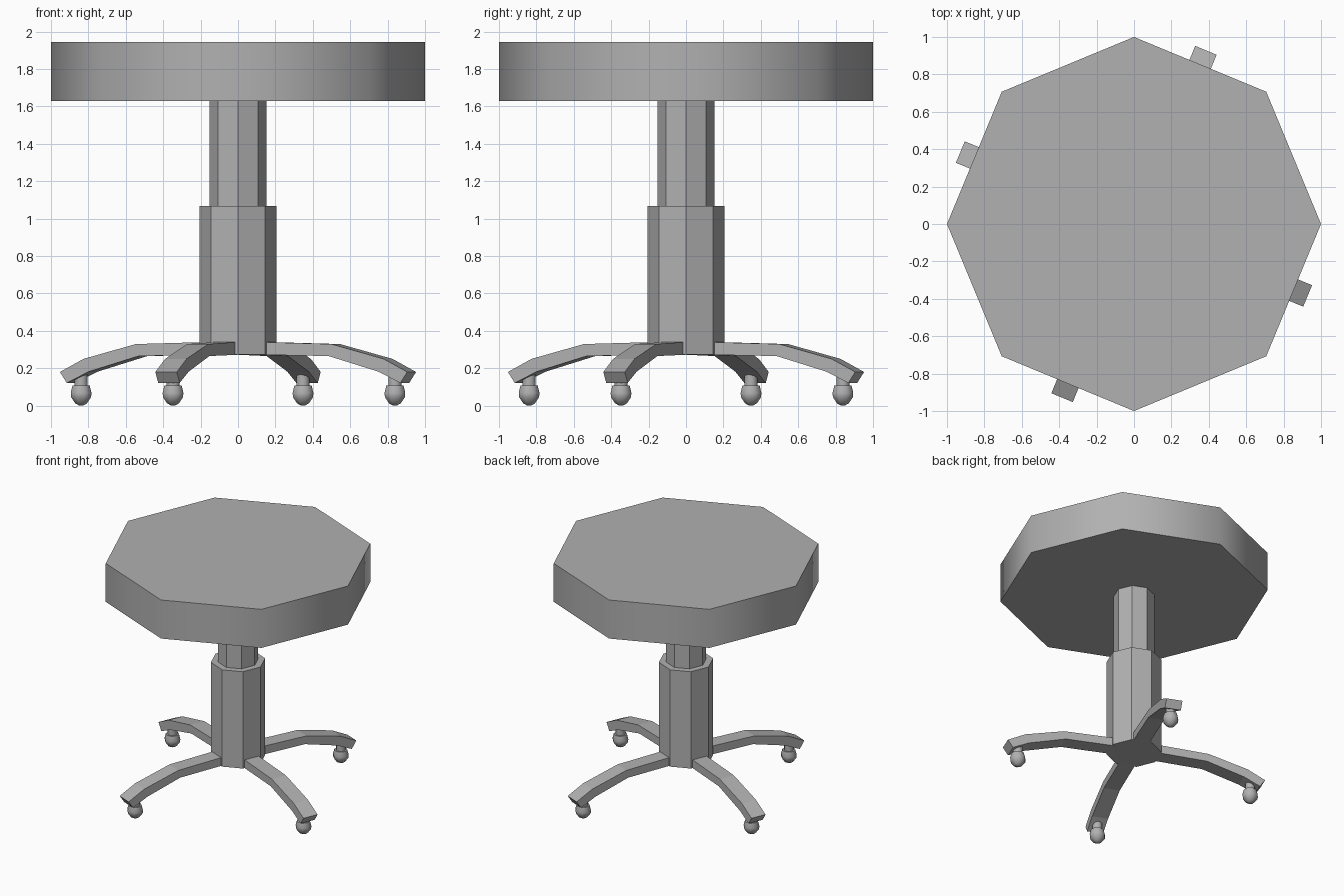
import bpy, bmesh, math
from mathutils import Matrix, Vector

if "Cube" in bpy.data.objects:
    bpy.data.objects.remove(bpy.data.objects["Cube"])

# Mid-grey finish shared by all parts
grey = bpy.data.materials.new("mid_grey")
grey.diffuse_color = (0.44, 0.44, 0.44, 1)
grey.use_nodes = True
grey.node_tree.nodes["Principled BSDF"].inputs["Base Color"].default_value = grey.diffuse_color


def finish(name, bm, smooth_angle=None):
    bmesh.ops.recalc_face_normals(bm, faces=bm.faces)
    mesh = bpy.data.meshes.new(name)
    bm.to_mesh(mesh)
    bm.free()
    mesh.materials.append(grey)
    obj = bpy.data.objects.new(name, mesh)
    bpy.context.collection.objects.link(obj)
    if smooth_angle:
        bpy.ops.object.select_all(action='DESELECT')
        obj.select_set(True)
        bpy.context.view_layer.objects.active = obj
        bpy.ops.object.shade_smooth_by_angle(angle=math.radians(smooth_angle))
    return obj


def lathe(name, profile, sides=8, smooth_angle=None, offset=(0, 0), turn=0):
    """Stack rings of (radius, z), capping both ends."""
    bm = bmesh.new()
    rings = []
    for r, z in profile:
        angles = [turn + 2 * math.pi * i / sides for i in range(sides)]
        rings.append([bm.verts.new((offset[0] + r * math.cos(a),
                                    offset[1] + r * math.sin(a), z)) for a in angles])
    for a, b in zip(rings, rings[1:]):
        for i in range(sides):
            j = (i + 1) % sides
            bm.faces.new((a[i], a[j], b[j], b[i]))
    bm.faces.new(rings[0])
    bm.faces.new(rings[-1])
    return finish(name, bm, smooth_angle)


def leg(name, profile, half_width, angle):
    """Extrude a side profile of (radius, z) across the leg width."""
    bm = bmesh.new()
    face = bm.faces.new([bm.verts.new((r, -half_width, z)) for r, z in profile])
    ext = bmesh.ops.extrude_face_region(bm, geom=[face])["geom"]
    verts = [v for v in ext if isinstance(v, bmesh.types.BMVert)]
    bmesh.ops.translate(bm, verts=verts, vec=Vector((0, 2 * half_width, 0)))
    bmesh.ops.transform(bm, matrix=Matrix.Rotation(angle, 4, 'Z'), verts=bm.verts)
    return finish(name, bm)


# Octagonal seat with smooth rim, and two-stage column
lathe("seat", [(1.0, 1.628), (1.0, 1.945)], smooth_angle=60)
lathe("upper_column", [(0.152, 1.05), (0.152, 1.63)])
lathe("lower_column", [(0.205, 0.272), (0.205, 1.067)])

# Four arched legs, each with a stem and ball foot
leg_profile = [(0.15, 0.34), (0.566, 0.329), (0.868, 0.25), (1.005, 0.18),
               (0.965, 0.121), (0.84, 0.181), (0.55, 0.265), (0.15, 0.272)]
ball_profile = [(0.01, 0.0), (0.034, 0.012), (0.058, 0.045), (0.06, 0.068), (0.05, 0.107)]
for i in range(4):
    a = math.radians(67.5 + 90 * i)
    foot = (0.908 * math.cos(a), 0.908 * math.sin(a))
    leg(f"leg_{i + 1}", leg_profile, 0.062, a)
    lathe(f"foot_stem_{i + 1}", [(0.037, 0.1), (0.037, 0.185)], offset=foot, turn=a, smooth_angle=60)
    lathe(f"foot_ball_{i + 1}", ball_profile, offset=foot, turn=a, smooth_angle=60)
